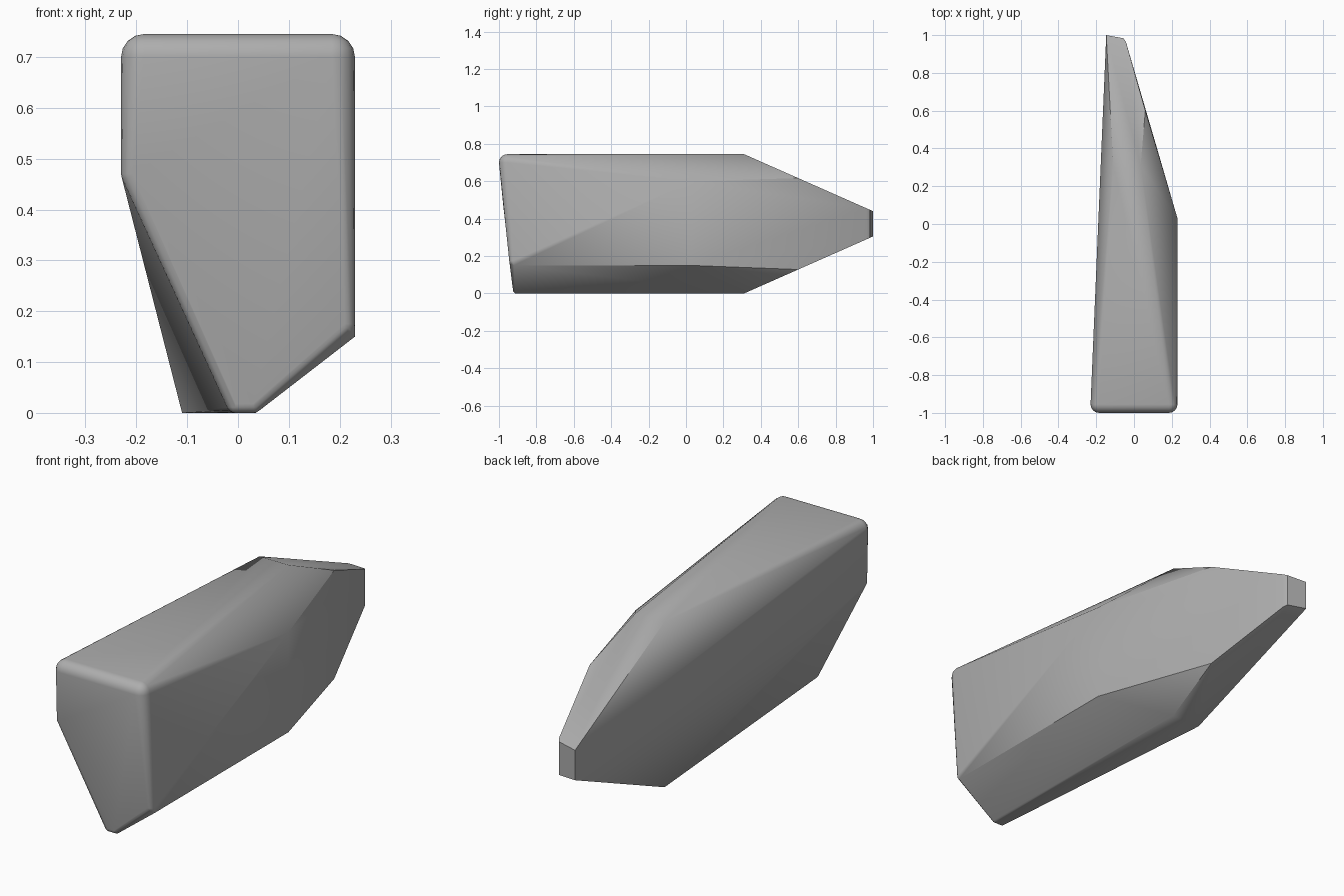
import bpy, bmesh, math
from mathutils import Matrix

if "Cube" in bpy.data.objects:
    bpy.data.objects.remove(bpy.data.objects["Cube"])

# Plain stone colour
stone = bpy.data.materials.new("stone grey")
stone.use_nodes = True
colour = (0.42, 0.42, 0.42, 1)
stone.diffuse_color = colour
bsdf = stone.node_tree.nodes["Principled BSDF"]
bsdf.inputs["Base Color"].default_value = colour
bsdf.inputs["Roughness"].default_value = 0.8

bm = bmesh.new()


def round_corner(x, y, z, r):
    """Ball whose outer part becomes a rounded corner of the hull."""
    bmesh.ops.create_uvsphere(bm, u_segments=16, v_segments=8, radius=r,
                              matrix=Matrix.Translation((x, y, z)))


def slope_top(y):
    return 0.745 - 0.442 * (y - 0.31)


# Broad front end with rounded corners
for side in (-1, 1):
    round_corner(side * 0.185, -0.955, 0.70, 0.045)
round_corner(-0.208, -0.955, 0.47, 0.022)
round_corner(0.21, -0.925, 0.175, 0.02)
for x in (-0.005, 0.03):
    round_corner(x, -0.907, 0.018, 0.018)

# Flat top and bottom, mirrored about mid height, with the tapering back end
for x, y in ((-0.11, 0.31), (0.035, 0.31), (0.06, 0.60),
             (-0.043, 0.965), (-0.055, 0.983), (-0.147, 1.0)):
    top = slope_top(y)
    for z in (top, 0.745 - top):
        bm.verts.new((x, y, z))

# Right flank
for y, z in ((0.0, 0.60), (0.03, 0.60), (0.03, 0.15), (-0.92, 0.15)):
    bm.verts.new((0.23, y, z))

# Slight bulge along the lower left edge
bm.verts.new((-0.05, -0.33, 0))

# Wrap everything in one faceted skin
hull = bmesh.ops.convex_hull(bm, input=bm.verts[:])
inside = {g for g in hull["geom_interior"] + hull["geom_unused"]
          if isinstance(g, bmesh.types.BMVert)}
bmesh.ops.delete(bm, geom=list(inside), context='VERTS')
skin = {g for g in hull["geom"] if isinstance(g, bmesh.types.BMFace) and g.is_valid}
bmesh.ops.delete(bm, geom=[f for f in bm.faces if f not in skin], context='FACES')
bmesh.ops.dissolve_limit(bm, angle_limit=math.radians(1),
                         verts=bm.verts[:], edges=bm.edges[:])
bmesh.ops.recalc_face_normals(bm, faces=bm.faces[:])

mesh = bpy.data.meshes.new("rock")
bm.to_mesh(mesh)
bm.free()
mesh.materials.append(stone)
rock = bpy.data.objects.new("rock", mesh)
bpy.context.collection.objects.link(rock)

bpy.ops.object.select_all(action='DESELECT')
rock.select_set(True)
bpy.context.view_layer.objects.active = rock
bpy.ops.object.shade_smooth_by_angle(angle=math.radians(30))
